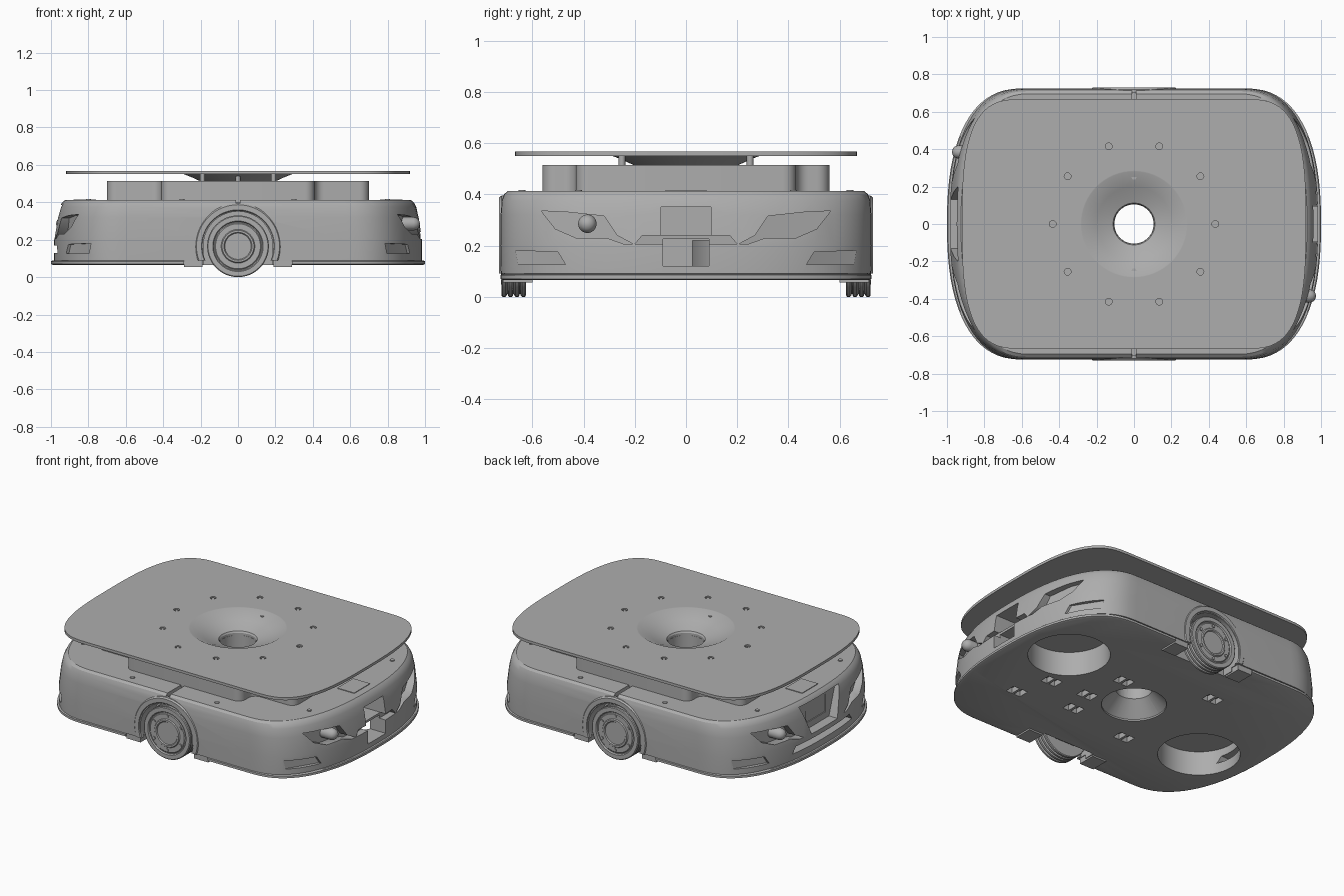
import bpy, bmesh, math
from math import pi, sin, cos
from mathutils import Matrix, Vector

if "Cube" in bpy.data.objects:
    bpy.data.objects.remove(bpy.data.objects["Cube"], do_unlink=True)

grey = bpy.data.materials.new("light_grey")
grey.use_nodes = True
grey.diffuse_color = (0.42, 0.42, 0.42, 1)
grey.node_tree.nodes["Principled BSDF"].inputs["Base Color"].default_value = (0.42, 0.42, 0.42, 1)


def make(name, bm):
    bmesh.ops.recalc_face_normals(bm, faces=bm.faces)
    me = bpy.data.meshes.new(name)
    bm.to_mesh(me)
    bm.free()
    me.materials.append(grey)
    ob = bpy.data.objects.new(name, me)
    bpy.context.collection.objects.link(ob)
    return ob


def loft(name, rings, closed=False):
    """Skin a list of point rings, capped unless it closes on itself."""
    bm = bmesh.new()
    vs = [[bm.verts.new(p) for p in r] for r in rings]
    n = len(vs[0])
    pairs = list(zip(vs, vs[1:])) + ([(vs[-1], vs[0])] if closed else [])
    for a, b in pairs:
        for i in range(n):
            bm.faces.new((a[i], a[(i + 1) % n], b[(i + 1) % n], b[i]))
    if not closed:
        bm.faces.new(vs[0])
        bm.faces.new(vs[-1])
    return make(name, bm)


def lathe(name, profile, mat=None, closed=False, n=64):
    mat = mat or Matrix()
    return loft(name, [[mat @ Vector((r * cos(2 * pi * i / n), r * sin(2 * pi * i / n), z))
                        for i in range(n)] for r, z in profile], closed)


def cyl(name, x, y, r, z0, z1, n=32):
    return lathe(name, [(r, z0), (r, z1)], Matrix.Translation((x, y, 0)), n=n)


def box(name, x, y, z):
    return loft(name, [[(x[0], y[0], h), (x[1], y[0], h), (x[1], y[1], h), (x[0], y[1], h)] for h in z])


def cut(ob, cutters, op='DIFFERENCE'):
    for c in cutters:
        m = ob.modifiers.new("cut", 'BOOLEAN')
        m.object, m.operation, m.solver = c, op, 'EXACT'
        me = bpy.data.meshes.new_from_object(ob.evaluated_get(refresh()))
        ob.modifiers.clear()
        ob.data = me
        bpy.data.objects.remove(c, do_unlink=True)


def refresh():
    bpy.context.view_layer.update()
    return bpy.context.evaluated_depsgraph_get()


def outline(flat, a, b, e, n=18):
    """Flat long sides with bulging superellipse ends."""
    q = [(flat + a * sin(t) ** (2 / e), b * cos(t) ** (2 / e))
         for t in [pi / 2 * i / n for i in range(n)]] + [(flat + a, 0)]
    half = q + [(x, -y) for x, y in q[-2::-1]]
    return half + [(-x, -y) for x, y in half]


def layers(name, shape, steps):
    return loft(name, [[(x * sx, y * sy, z) for x, y in shape] for z, sx, sy in steps])


def end_x(y):
    return 0.6 + 0.375 * (1 - (abs(y) / 0.725) ** 2.4) ** (1 / 2.4)


def end_pocket(shape, depth, s):
    """Cutter following the curved end; s = 1 or -1 turns it half round."""
    return loft("pocket_cutter", [[(s * (end_x(y) - depth), s * y, z) for y, z in shape],
                                  [(s * 1.1, s * y, z) for y, z in shape]])


# Main shell and bumper band
shape = outline(0.6, 0.4, 0.725, 2.4)
body = layers("body_shell", shape, [(0.09, .985, .997), (0.2, .985, 1), (0.32, .967, .998),
              (0.375, .953, .992), (0.4, .94, .98), (0.412, .925, .96)])
band = layers("bumper_band", shape, [(0.065, .99, .985), (0.07, 1, .998), (0.084, 1, .998), (0.088, .995, .99)])
neck = layers("chassis_core", shape, [(0.075, .975, .98), (0.1, .975, .98)])
cut(body, [neck, band], 'UNION')

# Wheel wells, central opening and the swivel wells underneath
cutters = []
for s in (-1, 1):
    side = Matrix.Translation((0, s * 0.67, 0.165)) @ Matrix.Rotation(pi / 2, 4, 'X')
    cutters.append(lathe("well_cutter", [(0.185, -0.08), (0.185, 0.08)], side))
    cutters.append(box("well_floor_cutter", (-.185, .185), sorted((s * .59, s * .75)), (0, .165)))
    cutters.append(box("band_gap_cutter", (-.29, .29), sorted((s * .66, s * .8)), (0, .09)))
    cutters.append(cyl("swivel_cutter", s * 0.66, s * 0.2, 0.24, 0, 0.22, 48))
cutters.append(cyl("core_cutter", 0, 0, 0.105, 0, 1, 48))
cutters.append(lathe("cone_cutter", [(0.19, 0.05), (0.19, 0.075), (0.1, 0.17)]))
for x, y in [(.54, -.1), (.22, .17), (.28, -.09), (.24, -.26), (.62, -.32), (-.2, -.33), (-.31, .34)]:
    for dx in (-.03, .03):
        cutters.append(box("floor_pocket_cutter", (x + dx - .022, x + dx + .022), (y - .035, y + .035), (0.05, 0.1)))

# End windows, eye pockets and lamps
cutters.append(box("tunnel_cutter", (-1.1, 1.1), (-.098, .098), (.24, .35)))
cutters.append(end_pocket([(-.09, .12), (.09, .12), (.09, .225), (-.09, .225)], .15, 1))
cutters.append(end_pocket([(-.2, .205), (.2, .205), (.17, .24), (-.17, .24)], .03, 1))
cutters.append(end_pocket([(-.13, .2), (.13, .2), (.2, .385), (-.2, .385)], .05, -1))
cutters.append(end_pocket([(-.3, .13), (.3, .13), (.27, .17), (-.27, .17)], .08, -1))
eye = [(-.565, .335), (-.46, .33), (-.32, .315), (-.27, .24), (-.205, .205), (-.24, .205),
       (-.31, .23), (-.43, .23), (-.51, .265)]
lamp = [(-.665, .18), (-.5, .175), (-.47, .125), (-.655, .125)]
for s in (-1, 1):
    for m in (-1, 1):
        cutters.append(end_pocket([(m * y, z) for y, z in eye], .05, s))
        cutters.append(end_pocket([(m * y, z) for y, z in lamp], .008, s))
    # Deck seam
    cutters.append(box("seam_cutter", (-.012, .012), sorted((s * .5, s * .8)), (.385, .5)))
cut(body, cutters)

# Thin panel closing the end window
bm = bmesh.new()
bm.faces.new([bm.verts.new((-.915, y, z)) for y, z in [(-.12, .21), (-.12, .37), (.12, .37), (.12, .21)]])
me_panel = make("window_panel", bm)
if me_panel.data.polygons[0].normal.x > 0:
    me_panel.data.flip_normals()

# Raised tier with a cross-shaped plan and rounded corners
tier = box("upper_tier", (-.7, .7), (-.43, .43), (.40, .515))
cut(tier, [box("tier_arm", (-.41, .41), (-.56, .56), (.40, .515))], 'UNION')
bm = bmesh.new()
bm.from_mesh(tier.data)
bmesh.ops.dissolve_limit(bm, angle_limit=.01, verts=bm.verts, edges=bm.edges)
upright = [e for e in bm.edges if abs(e.verts[0].co.z - e.verts[1].co.z) > .1]
bmesh.ops.bevel(bm, geom=upright, offset=.05, segments=6, affect='EDGES', profile=.5)
bm.to_mesh(tier.data)
bm.free()
cut(tier, [cyl("tier_cutter", 0, 0, .27, .47, .6, 64), cyl("tier_core_cutter", 0, 0, .105, .3, .6, 48)])

# Top plate, its screw holes and the sunken dish
plate = layers("top_plate", outline(0.6, 0.32, 0.667, 3), [(.55, 1, 1), (.567, 1, 1)])
holes = [(.435, 0), (-.435, 0)] + [(i * x, j * y) for i in (-1, 1) for j in (-1, 1)
                                   for x, y in ((.135, .415), (.355, .255))]
cut(plate, [cyl("dish_cutter", 0, 0, .285, .5, .6, 64)]
    + [cyl("screw_cutter", x, y, .018, .557, .6, 16) for x, y in holes])
screws = [cyl("plate_screw", x, y, .01, .55, .564, 12) for x, y in holes]
dish = lathe("centre_dish", [(.288, .55), (.288, .567), (.28, .567), (.2, .525), (.112, .495), (.106, .485),
             (.106, .42), (.116, .42), (.116, .48), (.2, .512), (.25, .535)], closed=True)
posts = [cyl("support_post", x, y, .013, .51, .552, 16) for x in (-.19, 0, .19) for y in (-.25, .25)]

# Drive wheels with ribbed treads, hubs, bolts, fenders and brackets
parts = []
for s in (-1, 1):
    side = Matrix.Translation((0, s * .67, .165)) @ Matrix.Rotation(-s * pi / 2, 4, 'X')
    tread = [(.13, -.045)]
    for i in range(4):
        z = -.045 + i * .025
        tread += [(.16, z), (.165, z + .004), (.165, z + .016), (.16, z + .02), (.155, z + .021), (.155, z + .024)]
    parts.append(lathe("wheel", tread[:-2] + [(.135, .05), (.13, .042), (.125, .042), (.12, .046),
                       (.09, .046), (.085, .052), (.075, .052), (.07, .046)], side))
    for i in range(6):
        a = pi / 6 + i * pi / 3
        parts.append(lathe("wheel_bolt", [(.01, .04), (.01, .052)],
                           side @ Matrix.Translation((.108 * cos(a), .108 * sin(a), 0)), n=12))
    fender = lathe("fender", [(.19, .03), (.19, .052), (.195, .059), (.222, .059), (.23, .05), (.23, .03)], side, True)
    cut(fender, [box("fender_cutter", (-.3, .3), sorted((s * .5, s * .9)), (-.1, .09))])
    parts.append(fender)
    for m in (-1, 1):
        parts.append(box("bracket", sorted((m * .19, m * .29)), sorted((s * .6, s * .715)), (.055, .095)))
    # Axle block behind the wheel
    parts.append(box("axle_block", (-.07, .07), sorted((s * .55, s * .64)), (.09, .24)))
    # Ball sensors in the eye pockets
    turn = Matrix.Rotation(0 if s > 0 else pi, 4, 'Z')
    look = turn @ Matrix.Translation((end_x(.385), -.385, .285)) @ Matrix.Rotation(pi / 2, 4, 'Y')
    parts.append(lathe("ball_sensor", [(.036, -.08), (.036, .0), (.031, .017), (.02, .029), (.006, .034)], look, n=32))
    # Deck screws
    for x, y in [(.3, .64), (.8, .42), (-.3, .64), (-.8, .42)]:
        parts.append(cyl("deck_screw", x, s * y, .014, .405, .417, 16))
    parts.append(box("deck_panel", sorted((s * .76, s * .88)), (-.08, .08), (.405, .416)))

# Smooth shading with crisp edges
for ob in [body, tier, plate, dish] + posts + screws + parts:
    bpy.ops.object.select_all(action='DESELECT')
    ob.select_set(True)
    bpy.context.view_layer.objects.active = ob
    bpy.ops.object.shade_smooth_by_angle(angle=math.radians(30))
